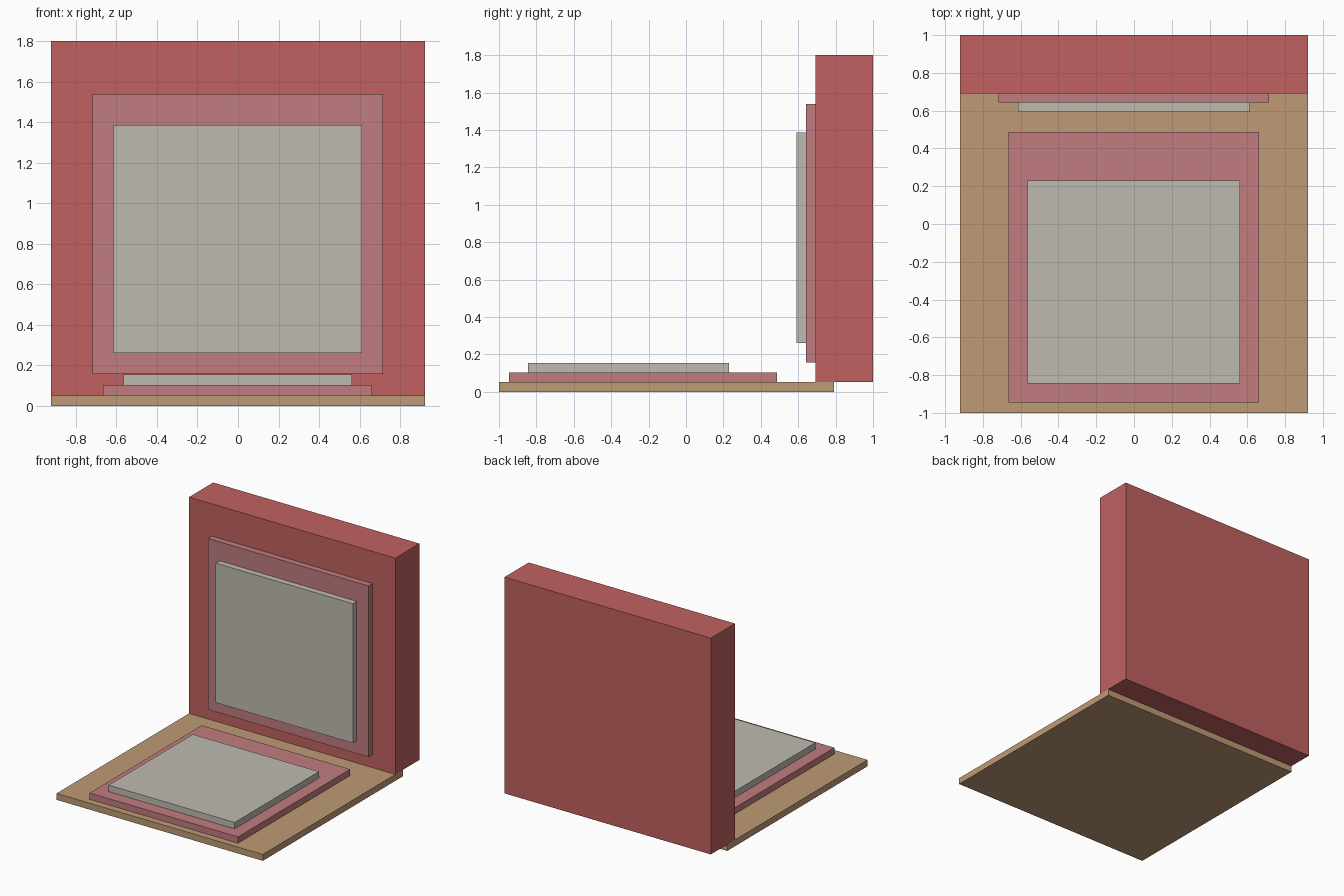
import bpy
import bmesh
from mathutils import Vector

cube = bpy.data.objects.get("Cube")
if cube:
    bpy.data.objects.remove(cube, do_unlink=True)


def material(name, color):
    mat = bpy.data.materials.new(name)
    mat.use_nodes = True
    mat.diffuse_color = (*color, 1)
    bsdf = next(n for n in mat.node_tree.nodes if n.type == 'BSDF_PRINCIPLED')
    bsdf.inputs["Base Color"].default_value = (*color, 1)
    return mat


def box(name, x, y, z, mat):
    """Flat-faced box spanning the (min, max) ranges x, y and z."""
    bm = bmesh.new()
    bmesh.ops.create_cube(bm, size=1)
    spans = (x, y, z)
    bmesh.ops.scale(bm, vec=Vector([b - a for a, b in spans]), verts=bm.verts)
    bmesh.ops.translate(bm, vec=Vector([(a + b) / 2 for a, b in spans]), verts=bm.verts)
    mesh = bpy.data.meshes.new(name)
    bm.to_mesh(mesh)
    bm.free()
    mesh.materials.append(mat)
    obj = bpy.data.objects.new(name, mesh)
    bpy.context.collection.objects.link(obj)
    return obj


red = material("red", (0.527, 0.120, 0.118))
pink = material("dusty pink", (0.533, 0.202, 0.212))
grey = material("warm grey", (0.515, 0.497, 0.434))
tan = material("tan wood", (0.515, 0.328, 0.178))

# Base board with two stacked pads
box("base_board", (-0.922, 0.922), (-1.0, 0.79), (0.0, 0.052), tan)
box("lower_seat_pad", (-0.665, 0.662), (-0.945, 0.487), (0.052, 0.103), pink)
box("upper_seat_pad", (-0.565, 0.562), (-0.845, 0.23), (0.103, 0.155), grey)

# Upright back slab with two stacked panels on its front
box("back_slab", (-0.922, 0.922), (0.692, 1.0), (0.052, 1.8), red)
box("outer_back_panel", (-0.718, 0.716), (0.642, 0.692), (0.157, 1.54), pink)
box("inner_back_panel", (-0.614, 0.612), (0.592, 0.642), (0.26, 1.387), grey)
